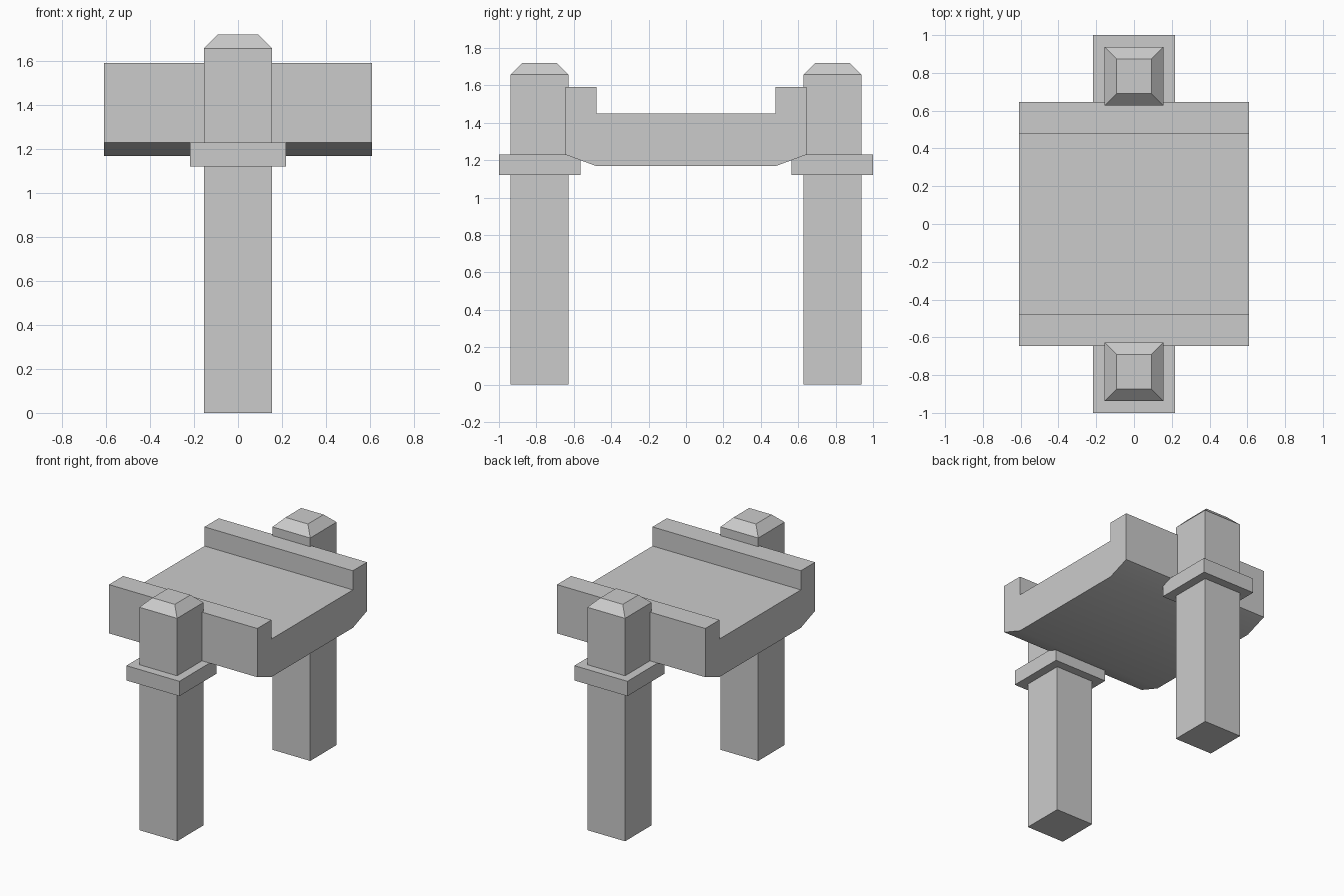
import bpy, bmesh
from math import radians

if "Cube" in bpy.data.objects:
    bpy.data.objects.remove(bpy.data.objects["Cube"])


def make_object(name, bm):
    bmesh.ops.recalc_face_normals(bm, faces=bm.faces)
    mesh = bpy.data.meshes.new(name)
    bm.to_mesh(mesh)
    bm.free()
    obj = bpy.data.objects.new(name, mesh)
    bpy.context.collection.objects.link(obj)
    return obj


def square_stack(name, y, sections):
    """Closed square column lofted through (half_width, z) sections."""
    bm = bmesh.new()
    rings = [[bm.verts.new((sx * h, y + sy * h, z))
              for sx, sy in ((-1, -1), (1, -1), (1, 1), (-1, 1))]
             for h, z in sections]
    for a, b in zip(rings, rings[1:]):
        for i in range(4):
            j = (i + 1) % 4
            bm.faces.new((a[i], a[j], b[j], b[i]))
    bm.faces.new(rings[0])
    bm.faces.new(rings[-1])
    return make_object(name, bm)


# Deck: symmetric trough profile (y, z) extruded along x
half = [(0.478, 1.168), (0.645, 1.23), (0.645, 1.592), (0.478, 1.592), (0.478, 1.45)]
profile = half + [(-y, z) for y, z in reversed(half)]
bm = bmesh.new()
face = bm.faces.new([bm.verts.new((-0.61, y, z)) for y, z in profile])
ext = bmesh.ops.extrude_face_region(bm, geom=[face], use_keep_orig=True)
moved = [v for v in ext["geom"] if isinstance(v, bmesh.types.BMVert)]
bmesh.ops.translate(bm, verts=moved, vec=(1.22, 0, 0))
deck = make_object("deck", bm)

# The shallow bends on the underside are softly shaded
bpy.context.view_layer.objects.active = deck
deck.select_set(True)
bpy.ops.object.shade_smooth_by_angle(angle=radians(30))

# Posts with bevelled caps, and the collars that carry the deck
for side, sign in (("front", -1), ("back", 1)):
    y = sign * 0.782
    square_stack(side + "_post", y, [(0.155, 0), (0.155, 1.657), (0.092, 1.72)])
    square_stack(side + "_collar", y, [(0.218, 1.12), (0.218, 1.23)])
